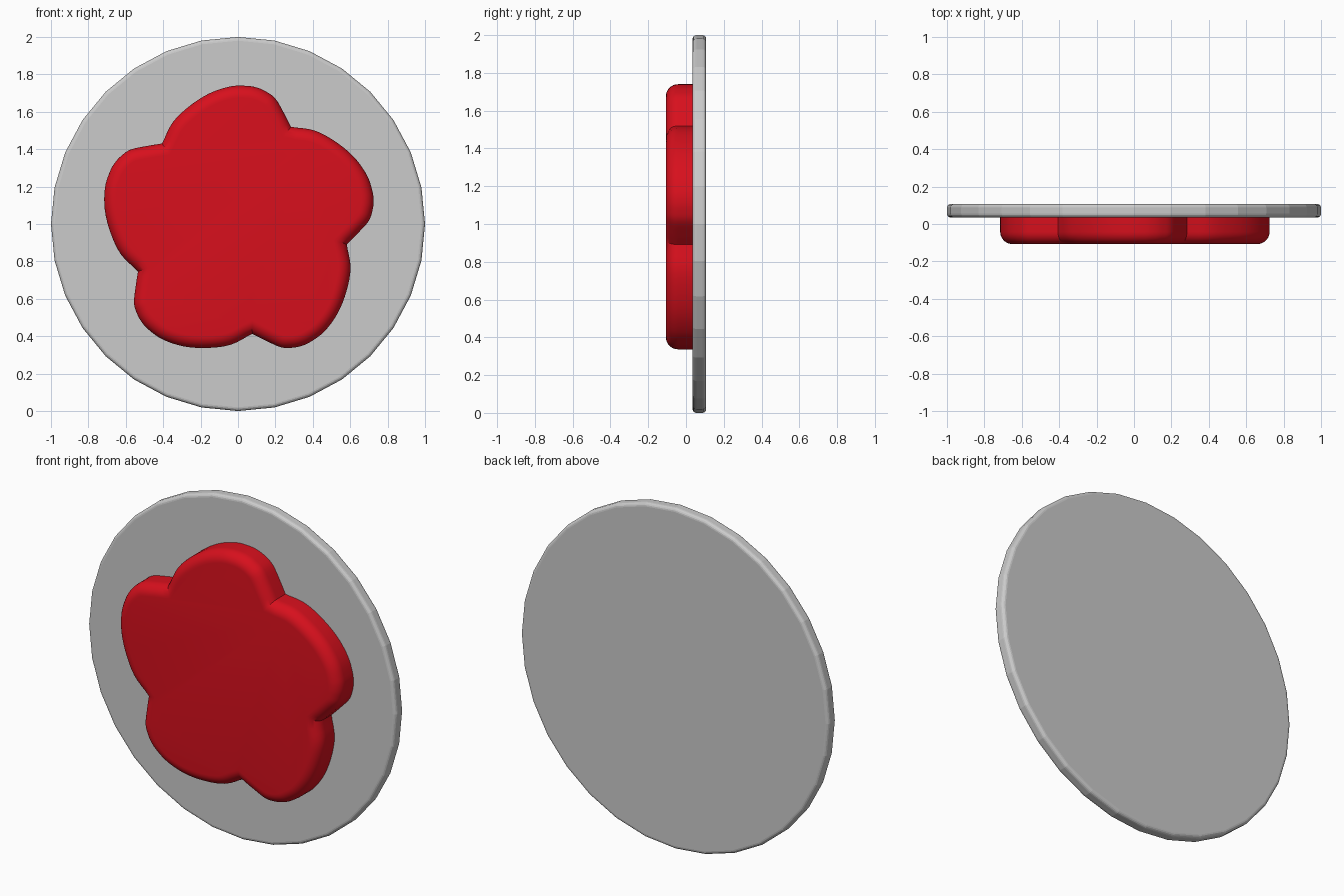
import bpy, bmesh, math
from mathutils import Vector

if "Cube" in bpy.data.objects:
    bpy.data.objects.remove(bpy.data.objects["Cube"])

# One petal outline in polar form: angle (degrees), radius
PETAL = [(61.4, .592), (67.3, .640), (73.2, .698), (77.6, .722), (81.5, .735), (85.9, .740),
         (92.9, .737), (102, .716), (112, .683), (122.7, .646), (133.4, .591)]


def smooth_path(pts, n):
    """Catmull-Rom through the points, leaving off the last point."""
    p = [2 * pts[0] - pts[1]] + pts + [2 * pts[-1] - pts[-2]]
    out = []
    for a, b, c, d in zip(p, p[1:], p[2:], p[3:]):
        for k in range(n):
            t = k / n
            out.append(.5 * (2 * b + (c - a) * t + (2 * a - 5 * b + 4 * c - d) * t * t
                             + (3 * b - a - 3 * c + d) * t ** 3))
    return out


def inset(loop, dist):
    """Mitred inward offset of a counter-clockwise loop."""
    out = []
    for i, p in enumerate(loop):
        e1 = (p - loop[i - 1]).normalized()
        e2 = (loop[(i + 1) % len(loop)] - p).normalized()
        n1, n2 = Vector((-e1.y, e1.x)), Vector((-e2.y, e2.x))
        out.append(p + (n1 + n2) * dist / (1 + n1.dot(n2)))
    return out


def plate(name, loop, y_levels):
    """Stack of inset rings (y, inset) in the xz plane, capped at both ends."""
    bm = bmesh.new()
    rings = [[bm.verts.new((p.x, y, 1 + p.y)) for p in inset(loop, d)] for y, d in y_levels]
    n = len(loop)
    for a, b in zip(rings, rings[1:]):
        for i in range(n):
            j = (i + 1) % n
            bm.faces.new((a[i], a[j], b[j], b[i]))
    bm.faces.new(rings[0])
    bm.faces.new(rings[-1])
    bmesh.ops.recalc_face_normals(bm, faces=bm.faces)
    me = bpy.data.meshes.new(name)
    bm.to_mesh(me)
    bm.free()
    ob = bpy.data.objects.new(name, me)
    bpy.context.collection.objects.link(ob)
    return ob


def rounding(y, r, steps, direction):
    """Quarter-round (y, inset) levels running from the face to the side wall."""
    return [(y + direction * r * (1 - math.cos(a)), r * (1 - math.sin(a)))
            for a in (math.pi / 2 * k / steps for k in range(steps + 1))]


# Round backing disc with softened rim
circle = [Vector((math.cos(a), math.sin(a))) for a in (math.tau * i / 32 for i in range(32))]
plate("backing_disc", circle,
      rounding(.035, .02, 4, 1) + rounding(.107, .02, 4, -1)[::-1])

# Five-petal flower, one petal repeated around the centre
points = [Vector((r * math.cos(math.radians(a + 72 * k)), r * math.sin(math.radians(a + 72 * k))))
          for k in range(1) for a, r in PETAL]
petal = smooth_path(points, 4)
outline = []
for k in range(5):
    c, s = math.cos(math.radians(72 * k)), math.sin(math.radians(72 * k))
    outline += [Vector((p.x * c - p.y * s, p.x * s + p.y * c)) for p in petal]
flower = plate("flower", outline, rounding(-.107, .065, 8, 1) + [(.05, 0)])

# Red flower colour and smooth shading
red = bpy.data.materials.new("red")
red.diffuse_color = (.68, .005, .012, 1)
red.use_nodes = True
red.node_tree.nodes["Principled BSDF"].inputs["Base Color"].default_value = red.diffuse_color
flower.data.materials.append(red)
bpy.ops.object.select_all(action='DESELECT')
flower.select_set(True)
bpy.context.view_layer.objects.active = flower
bpy.ops.object.shade_smooth_by_angle(angle=math.radians(30))
